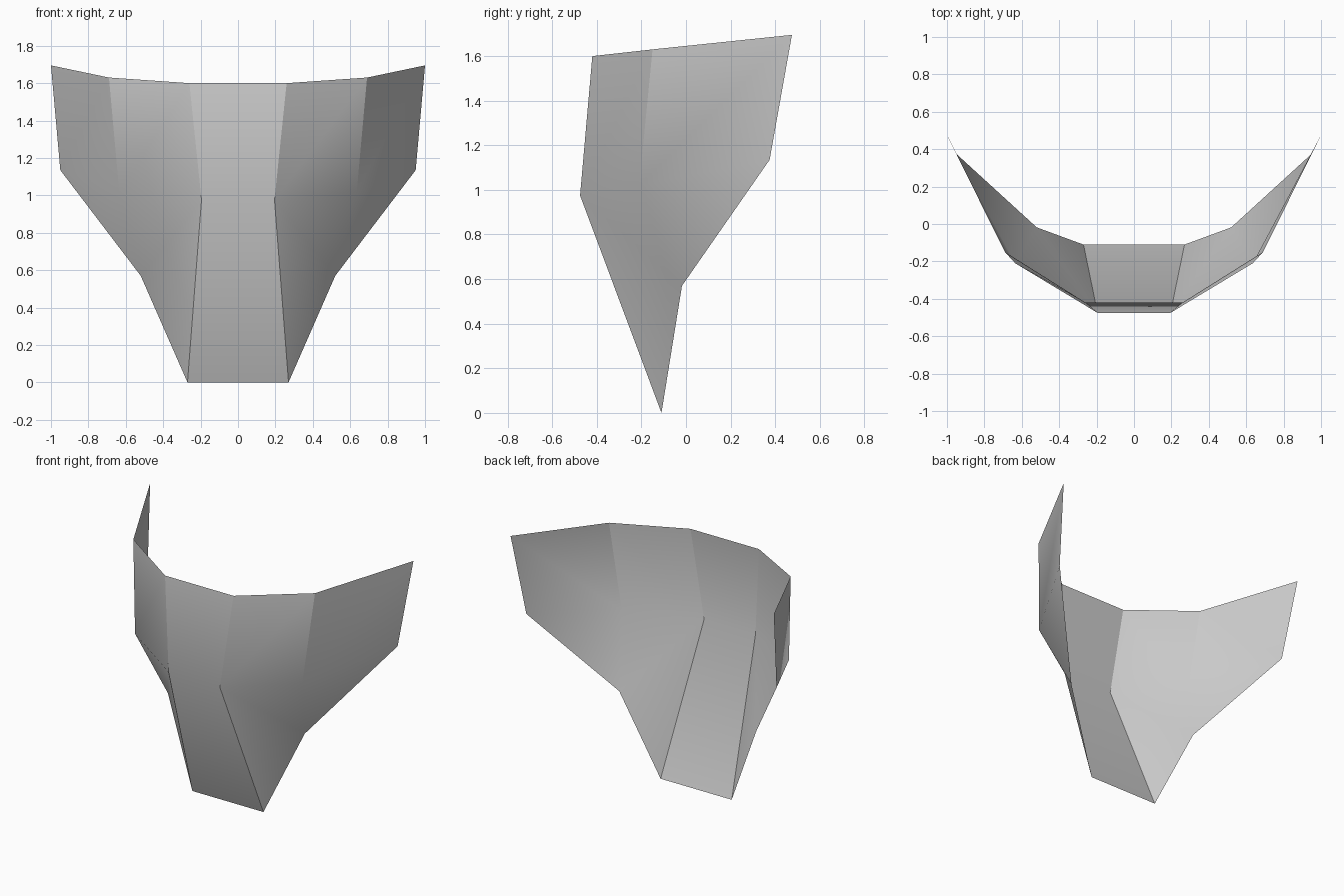
import bpy
import bmesh
import math

cube = bpy.data.objects.get("Cube")
if cube:
    bpy.data.objects.remove(cube, do_unlink=True)

# Plain grey shell material
grey = bpy.data.materials.new("light_grey")
grey.use_nodes = True
colour = (0.6, 0.6, 0.6, 1.0)
grey.diffuse_color = colour
grey.node_tree.nodes["Principled BSDF"].inputs["Base Color"].default_value = colour

# Left half of the open shell: rim, brow bend and lower edge, from centre outwards
points = {
    "rim_in": (0.26, -0.42, 1.60), "rim_mid": (0.69, -0.15, 1.63), "rim_out": (1.0, 0.475, 1.695),
    "bend_in": (0.195, -0.475, 0.975), "bend_mid": (0.635, -0.21, 1.02), "bend_out": (0.95, 0.375, 1.135),
    "chin": (0.27, -0.11, 0.0), "jaw": (0.52, -0.018, 0.57),
}
panels = [
    ("bend_in", "bend_mid", "rim_mid", "rim_in"),
    ("bend_mid", "bend_out", "rim_out", "rim_mid"),
    ("bend_in", "jaw", "bend_mid"),
    ("bend_mid", "jaw", "bend_out"),
    ("bend_in", "chin", "jaw"),
]

bm = bmesh.new()
left = {n: bm.verts.new(p) for n, p in points.items()}
right = {n: bm.verts.new((-x, y, z)) for n, (x, y, z) in points.items()}

# Side panels, mirrored
for names in panels:
    bm.faces.new([left[n] for n in names])
    bm.faces.new([right[n] for n in reversed(names)])

# Centre strip
for low, high in (("bend_in", "rim_in"), ("chin", "bend_in")):
    bm.faces.new((right[low], left[low], left[high], right[high]))

mesh = bpy.data.meshes.new("mask_shell")
bm.to_mesh(mesh)
bm.free()
mesh.materials.append(grey)
shell = bpy.data.objects.new("mask_shell", mesh)
bpy.context.collection.objects.link(shell)

# Soft folds, crisp ridges
bpy.ops.object.select_all(action='DESELECT')
shell.select_set(True)
bpy.context.view_layer.objects.active = shell
bpy.ops.object.shade_smooth_by_angle(angle=math.radians(30))
